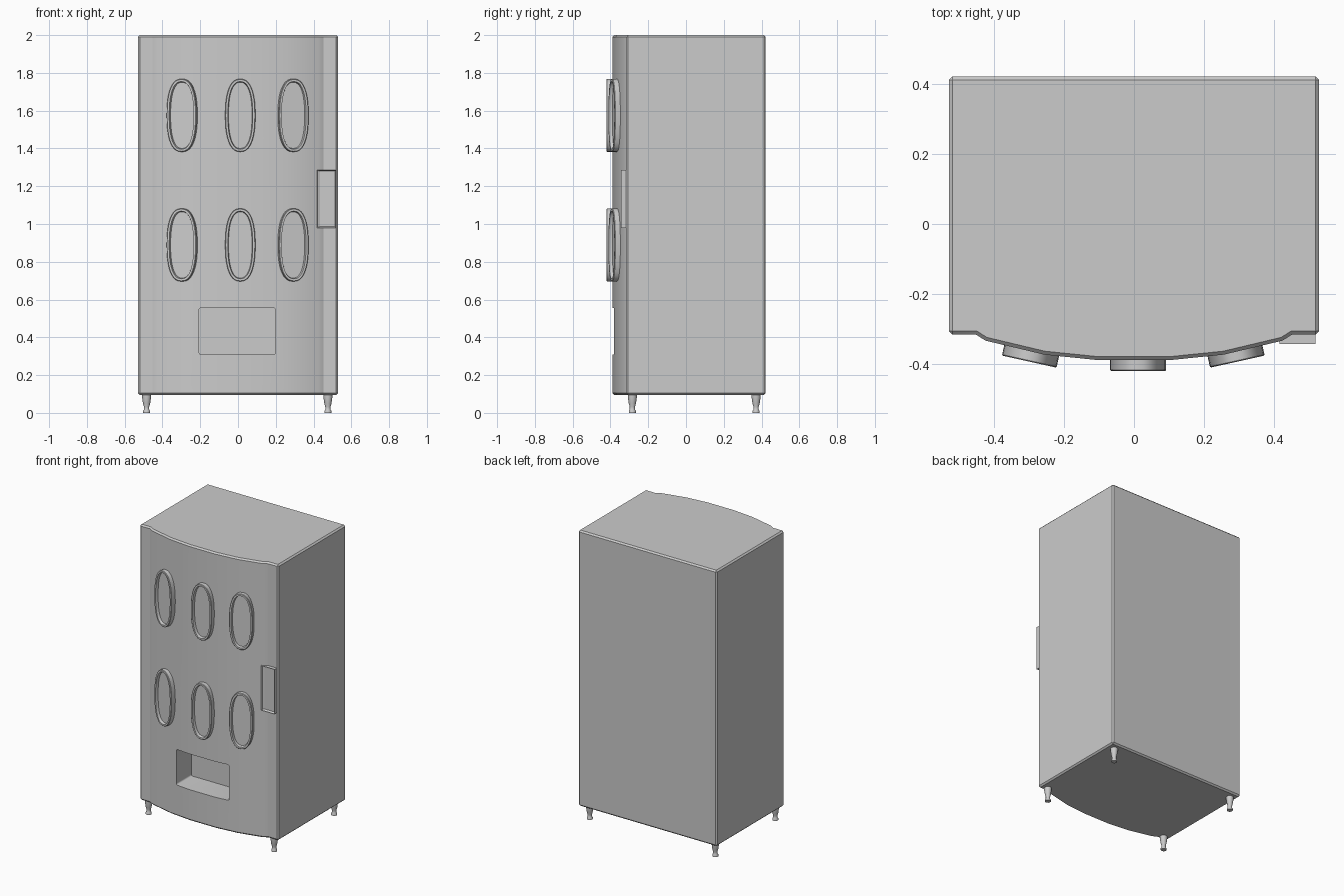
import bpy, bmesh, math
from mathutils import Matrix

if "Cube" in bpy.data.objects:
    bpy.data.objects.remove(bpy.data.objects["Cube"])


def finish(name, bm, angle=32):
    bmesh.ops.recalc_face_normals(bm, faces=bm.faces[:])
    me = bpy.data.meshes.new(name)
    bm.to_mesh(me)
    bm.free()
    ob = bpy.data.objects.new(name, me)
    bpy.context.collection.objects.link(ob)
    smooth(ob, angle)
    return ob


def smooth(ob, angle):
    bpy.ops.object.select_all(action='DESELECT')
    ob.select_set(True)
    bpy.context.view_layer.objects.active = ob
    bpy.ops.object.shade_smooth_by_angle(angle=math.radians(angle))


def box(lo, hi):
    bm = bmesh.new()
    size = [b - a for a, b in zip(lo, hi)]
    mid = [(a + b) / 2 for a, b in zip(lo, hi)]
    bmesh.ops.create_cube(bm, size=1, matrix=Matrix.Translation(mid) @ Matrix.Diagonal((*size, 1)))
    return bm


def loft(bm, rings, cap_start, cap_end):
    # Skin a list of equal-length closed point loops
    loops = [[bm.verts.new(p) for p in r] for r in rings]
    n = len(loops[0])
    for a, b in zip(loops, loops[1:]):
        for i in range(n):
            j = (i + 1) % n
            bm.faces.new((a[i], a[j], b[j], b[i]))
    if cap_start:
        bm.faces.new(loops[0])
    if cap_end:
        bm.faces.new(loops[-1])


# Cabinet: bowed front profile, extruded upward, chamfered rims
half = [(0.1, -0.39), (0.257, -0.374), (0.425, -0.334), (0.452, -0.317), (0.53, -0.317), (0.53, 0.422)]
profile = half + [(-x, y) for x, y in reversed(half)]
bm = bmesh.new()
loft(bm, [[(x, y, z) for x, y in profile] for z in (0.095, 2.0)], True, True)
bmesh.ops.recalc_face_normals(bm, faces=bm.faces[:])
sharp = [e for e in bm.edges if e.calc_face_angle() > math.radians(45)]
bmesh.ops.bevel(bm, geom=sharp, offset=0.01, segments=1, affect='EDGES', profile=0.5)
cabinet = finish("cabinet", bm)

# Delivery bay recess with softened corners
bm = box((-0.206, -0.6, 0.31), (0.198, -0.215, 0.556))
along_y = [e for e in bm.edges if abs(e.verts[0].co.y - e.verts[1].co.y) > 0.1]
bmesh.ops.bevel(bm, geom=along_y, offset=0.01, segments=3, affect='EDGES', profile=0.5)
cutter = finish("bay_cutter", bm)
cutter.hide_render = True
mod = cabinet.modifiers.new("bay", 'BOOLEAN')
mod.operation = 'DIFFERENCE'
mod.solver = 'EXACT'
mod.object = cutter
bpy.context.view_layer.objects.active = cabinet
bpy.ops.object.modifier_apply(modifier=mod.name)
bpy.data.objects.remove(cutter)
smooth(cabinet, 32)


# Oval windows: raised rim around a recessed pane
def oval(inset, y, n=40, power=2 / 2.4):
    a, b = 0.08 - inset, 0.193 - inset
    pts = []
    for i in range(n):
        c, s = math.cos(2 * math.pi * i / n), math.sin(2 * math.pi * i / n)
        pts.append((a * math.copysign(abs(c) ** power, c), y, b * math.copysign(abs(s) ** power, s)))
    return pts


for row, z in (("lower", 0.889), ("upper", 1.575)):
    for side, x, y, turn in (("left", -0.30, -0.394, -12.5), ("middle", 0.012, -0.421, 0), ("right", 0.296, -0.394, 12.5)):
        bm = bmesh.new()
        loft(bm, [oval(0, 0.045), oval(0, 0.003), oval(0.003, 0), oval(0.014, 0), oval(0.018, 0.018)], True, True)
        window = finish(f"{row}_{side}_window", bm)
        window.location = (x, y, z)
        window.rotation_euler.z = math.radians(turn)

# Payment panel with a sunken face
bm = box((0.417, -0.343, 0.979), (0.52, -0.30, 1.287))
front = [f for f in bm.faces if f.normal.y < -0.9]
bmesh.ops.inset_region(bm, faces=front, thickness=0.01, depth=0)
bmesh.ops.translate(bm, verts=front[0].verts[:], vec=(0, 0.014, 0))
finish("payment_panel", bm)

# Turned feet
foot = [(0.019, 0), (0.019, 0.01), (0.014, 0.018), (0.014, 0.032), (0.019, 0.05), (0.024, 0.085), (0.024, 0.1)]
for end, y in (("front", -0.284), ("back", 0.371)):
    for side, x in (("left", -0.484), ("right", 0.476)):
        bm = bmesh.new()
        rings = [[(r * math.cos(math.tau * i / 16), r * math.sin(math.tau * i / 16), z) for i in range(16)] for r, z in foot]
        loft(bm, rings, True, True)
        finish(f"{end}_{side}_foot", bm, 40).location = (x, y, 0)
